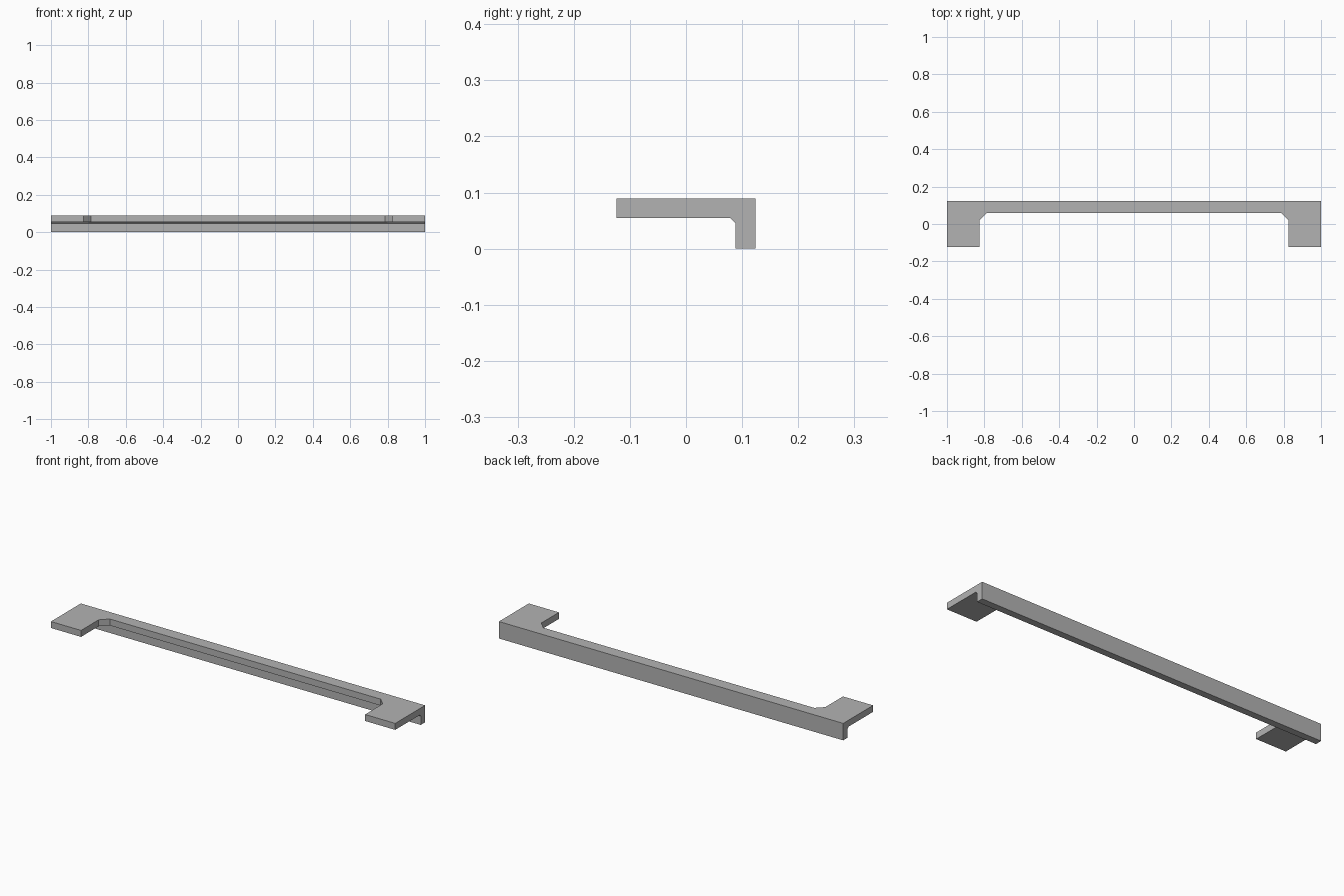
import bpy

cube = bpy.data.objects.get("Cube")
if cube:
    bpy.data.objects.remove(cube, do_unlink=True)

grey = bpy.data.materials.new("plain_grey")
grey.use_nodes = True
colour = (0.45, 0.45, 0.45, 1)
grey.diffuse_color = colour
grey.node_tree.nodes["Principled BSDF"].inputs["Base Color"].default_value = colour


def prism(name, start, end):
    """Closed solid joining two matching outlines."""
    n = len(start)
    faces = [list(range(n))[::-1], list(range(n, 2 * n))]
    faces += [[i, (i + 1) % n, n + (i + 1) % n, n + i] for i in range(n)]
    mesh = bpy.data.meshes.new(name)
    mesh.from_pydata(start + end, [], faces)
    mesh.materials.append(grey)
    obj = bpy.data.objects.new(name, mesh)
    bpy.context.collection.objects.link(obj)
    return obj


# Angle-shaped rail: top plate, back wall and a small inner chamfer
profile = [(-0.124, 0.055), (0.079, 0.055), (0.088, 0.046), (0.088, 0),
           (0.124, 0), (0.124, 0.089), (-0.124, 0.089)]
rail = prism("bracket_rail",
             [(-1, y, z) for y, z in profile],
             [(1, y, z) for y, z in profile])

# Notch between the two end tabs, with chamfered inner corners
half = [(0.825, -0.3), (0.825, 0.022), (0.787, 0.06)]
outline = half + [(-x, y) for x, y in reversed(half)]
notch = prism("notch_cutter",
              [(x, y, 0.02) for x, y in outline],
              [(x, y, 0.15) for x, y in outline])
notch.hide_render = True

cut = rail.modifiers.new("notch", 'BOOLEAN')
cut.operation = 'DIFFERENCE'
cut.solver = 'EXACT'
cut.object = notch

# Apply the cut and discard the cutter
bpy.context.view_layer.objects.active = rail
bpy.ops.object.modifier_apply(modifier=cut.name)
bpy.data.objects.remove(notch, do_unlink=True)
